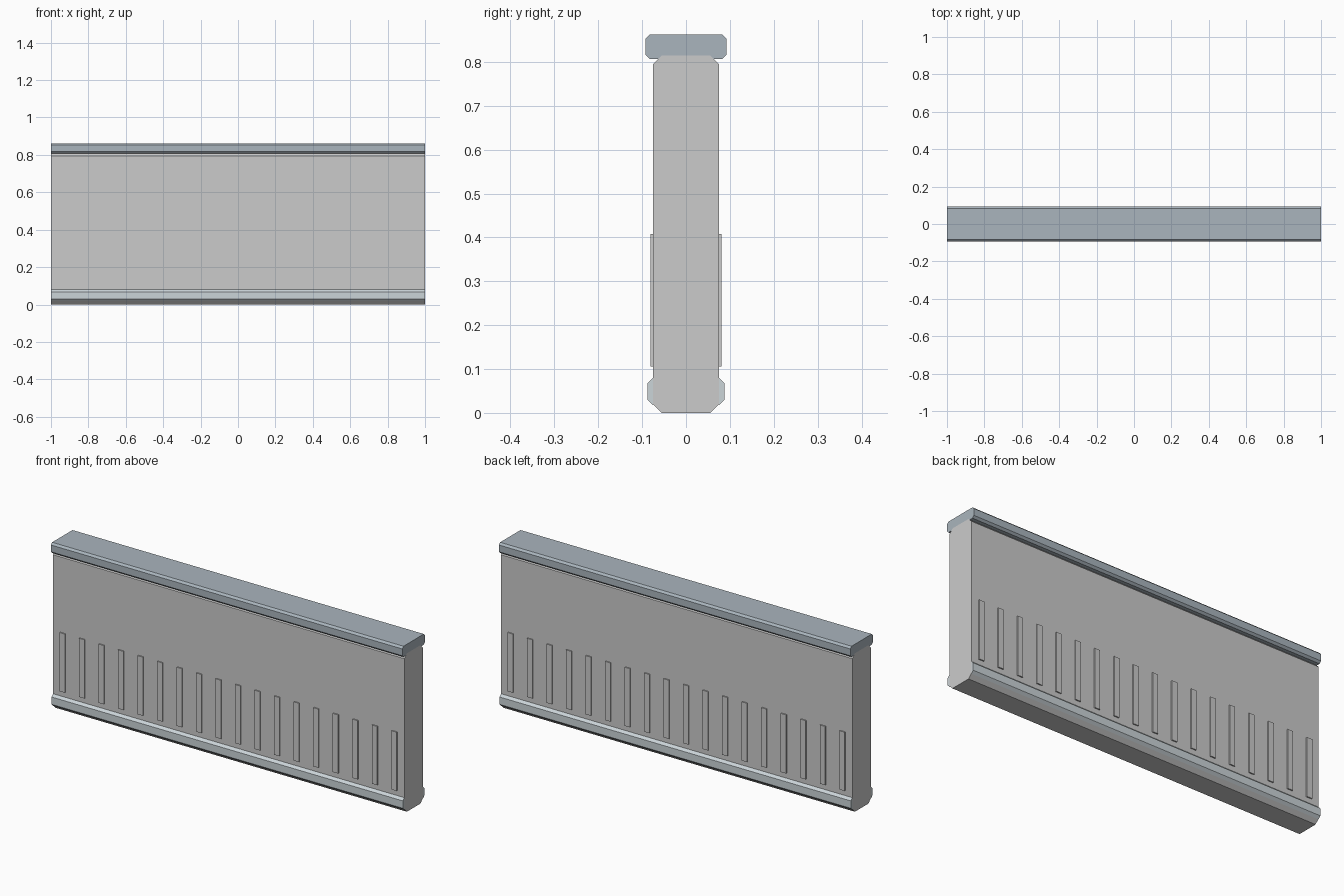
import bpy, bmesh

if "Cube" in bpy.data.objects:
    bpy.data.objects.remove(bpy.data.objects["Cube"])


def colour(name, rgb):
    mat = bpy.data.materials.new(name)
    mat.diffuse_color = (*rgb, 1)
    mat.use_nodes = True
    mat.node_tree.nodes["Principled BSDF"].inputs["Base Color"].default_value = mat.diffuse_color
    return mat


def add_object(name, bm, mat=None):
    bmesh.ops.recalc_face_normals(bm, faces=bm.faces)
    mesh = bpy.data.meshes.new(name)
    bm.to_mesh(mesh)
    bm.free()
    obj = bpy.data.objects.new(name, mesh)
    bpy.context.collection.objects.link(obj)
    if mat:
        mesh.materials.append(mat)
    return obj


def extrude_profile(name, profile, mat=None, x0=-1.0, x1=1.0):
    """Sweep a (y, z) outline along x."""
    bm = bmesh.new()
    face = bm.faces.new([bm.verts.new((x0, y, z)) for y, z in profile])
    ext = bmesh.ops.extrude_face_region(bm, geom=[face], use_keep_orig=True)
    verts = [g for g in ext["geom"] if isinstance(g, bmesh.types.BMVert)]
    bmesh.ops.translate(bm, verts=verts, vec=(x1 - x0, 0, 0))
    return add_object(name, bm, mat)


def symmetric(half):
    return half + [(-y, z) for y, z in reversed(half)]


def mirror_y(obj):
    mod = obj.modifiers.new("both_sides", 'MIRROR')
    mod.use_axis = (False, True, False)
    mod.use_mirror_merge = False


cap_mat = colour("cap_blue_grey", (0.40, 0.46, 0.51))
skirt_mat = colour("skirting_pale_blue_grey", (0.60, 0.66, 0.69))
slat_mat = colour("slat_grey", (0.66, 0.66, 0.65))

# wall slab with chamfered long edges
extrude_profile("wall_panel", symmetric(
    [(0.055, 0), (0.075, 0.02), (0.075, 0.795), (0.055, 0.815)]))

# top rail, its underside seated over the chamfered wall top
extrude_profile("top_rail", symmetric(
    [(0.055, 0.815), (0.063, 0.807), (0.0825, 0.807),
     (0.0925, 0.817), (0.0925, 0.852), (0.0825, 0.862)]), cap_mat)

# skirting strip on both faces
mirror_y(extrude_profile("skirting", [
    (0.075, 0.0175), (0.0875, 0.03), (0.0875, 0.068), (0.075, 0.08)], skirt_mat))

# row of raised vertical slats on both faces
COUNT, HALF_W = 18, 0.015
for i in range(COUNT):
    x = (i + 0.5) * 2 / COUNT - 1
    mirror_y(extrude_profile(f"slat_{i + 1}", [
        (0.07, 0.106), (0.081, 0.106), (0.081, 0.408), (0.07, 0.408)],
        slat_mat, x - HALF_W, x + HALF_W))
